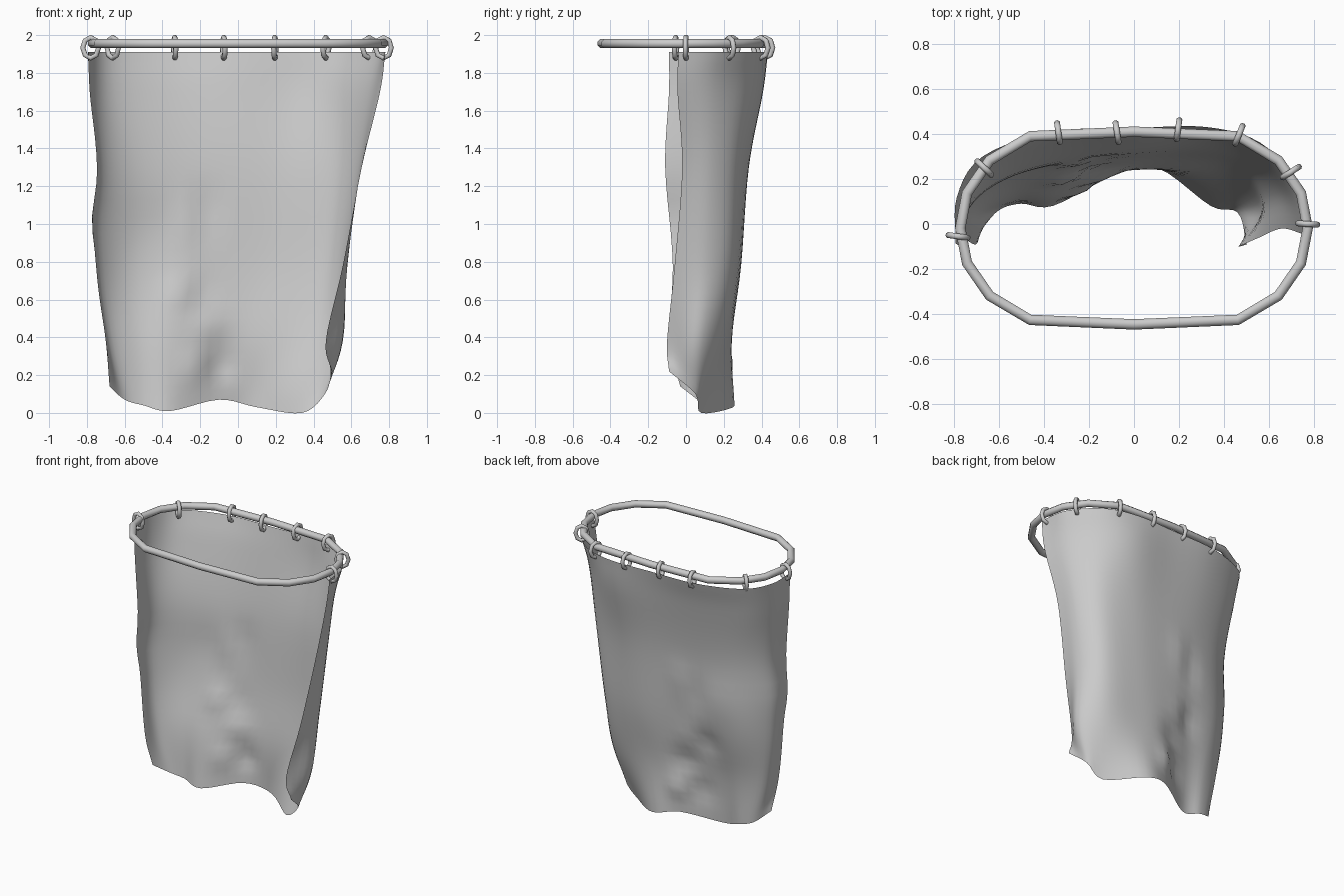
import bpy, math
from mathutils import Vector

if "Cube" in bpy.data.objects:
    bpy.data.objects.remove(bpy.data.objects["Cube"])


def add_mesh(name, verts, faces, angle=60):
    me = bpy.data.meshes.new(name)
    me.from_pydata(verts, [], faces)
    ob = bpy.data.objects.new(name, me)
    bpy.context.collection.objects.link(ob)
    bpy.ops.object.select_all(action='DESELECT')
    ob.select_set(True)
    bpy.context.view_layer.objects.active = ob
    bpy.ops.object.shade_smooth_by_angle(angle=math.radians(angle))
    return ob


def sweep(name, path, radius, sides):
    """Closed round tube along a loop of points lying in one plane."""
    n = len(path)
    pts = [Vector(p) for p in path]
    normal = (pts[n // 4] - pts[0]).cross(pts[n // 2] - pts[0]).normalized()
    verts, faces = [], []
    for i in range(n):
        tangent = (pts[(i + 1) % n] - pts[i - 1]).normalized()
        out = tangent.cross(normal)
        for k in range(sides):
            a = math.tau * (k + 0.5) / sides
            verts.append(pts[i] + radius * (math.cos(a) * out + math.sin(a) * normal))
            k2, i2 = (k + 1) % sides, (i + 1) % n
            faces.append((i * sides + k, i * sides + k2, i2 * sides + k2, i2 * sides + k))
    return add_mesh(name, verts, faces)


# Oval curtain rail
quarter = [(0.77, 0), (0.74, 0.155), (0.64, 0.30), (0.46, 0.407)]
half = quarter + [(0, 0.427)] + [(-x, y) for x, y in reversed(quarter)]
loop = half + [(x, -y) for x, y in reversed(half[1:-1])]
sweep("curtain_rail", [(x, y - 0.018, 1.955) for x, y in loop], 0.025, 8)

# Hanging rings: position and direction across the rail
rings = [(-0.78, -0.055, 172), (-0.663, 0.248, 136), (-0.335, 0.405, 98),
         (-0.075, 0.405, 99), (0.195, 0.418, 82), (0.465, 0.395, 68),
         (0.695, 0.23, 33), (0.77, 0.0, -4)]
for n, (x, y, deg) in enumerate(rings):
    d = math.radians(deg)
    path = []
    for i in range(8):
        a = math.tau * i / 8
        r = 0.042 * math.cos(a)
        path.append((x + r * math.cos(d), y + r * math.sin(d), 1.933 + 0.055 * math.sin(a)))
    sweep(f"curtain_ring_{n + 1}", path, 0.014, 8)

# Curtain cross-sections from hem to top, left edge to right edge
hem_z = [0.14, 0.07, 0.04, 0.01, 0.07, 0.03, 0.0, 0.10, 0.22]
levels = [
    (None, [(-.68, -.03), (-.60, .06), (-.50, .09), (-.36, .08), (-.10, .21),
            (.10, .25), (.34, .08), (.46, .05), (.50, -.09)]),
    (0.38, [(-.70, -.09), (-.68, .04), (-.54, .11), (-.35, .13), (-.10, .225),
            (.15, .24), (.42, .19), (.555, .06), (.465, -.10)]),
    (0.78, [(-.75, -.07), (-.73, .06), (-.57, .18), (-.30, .235), (-.03, .28),
            (.22, .29), (.47, .25), (.575, .11), (.555, -.06)]),
    (1.3, [(-.745, -.11), (-.73, .07), (-.58, .20), (-.32, .28), (0, .32),
           (.28, .33), (.52, .275), (.635, .14), (.655, -.02)]),
    (1.7, [(-.785, -.09), (-.77, .10), (-.65, .25), (-.36, .35), (0, .385),
           (.32, .405), (.54, .32), (.69, .15), (.752, -.045)]),
    (1.91, [(-.79, -.09), (-.785, .12), (-.67, .30), (-.36, .41), (0, .425),
            (.32, .43), (.56, .36), (.74, .17), (.78, -.04)])]
rows = [[Vector((x, y, hem_z[i] if z is None else z)) for i, (x, y) in enumerate(sec)]
        for z, sec in levels]
# Fold dents: x, z, half-width, half-height, depth
dents = [(-0.10, 0.25, 0.07, 0.07, 0.03), (-0.22, 0.25, 0.08, 0.10, -0.03),
         (-0.15, 0.46, 0.09, 0.06, -0.03), (-0.30, 0.64, 0.08, 0.07, -0.03),
         (-0.20, 0.66, 0.08, 0.06, 0.02), (-0.27, 1.00, 0.06, 0.12, -0.02),
         (-0.16, 1.10, 0.07, 0.10, 0.015), (-0.40, 0.98, 0.22, 0.16, 0.015)]


def spline(p, t):
    """Smooth value at parameter t through a list of points."""
    i = min(int(t), len(p) - 2)
    f = t - i
    b, c = p[i], p[i + 1]
    a = p[i - 1] if i else 2 * b - c
    d = p[i + 2] if i + 2 < len(p) else 2 * c - b
    return 0.5 * (2 * b + (c - a) * f + (2 * a - 5 * b + 4 * c - d) * f * f
                  + (3 * b - a - 3 * c + d) * f ** 3)


# Curtain sheet
NU, NV = 40, 30
verts, faces = [], []
for j in range(NV + 1):
    for i in range(NU + 1):
        u = 8 * i / NU
        p = spline([spline(r, u) for r in rows], 5 * j / NV)
        p.y += sum(h * math.exp(-((p.x - x) / w) ** 2 - ((p.z - z) / t) ** 2)
                   for x, z, w, t, h in dents)
        # left edge billows outwards between the rail and the hem
        p.x -= 0.025 * max(0, 1 - u / 2) * math.exp(-((p.z - 1.03) / 0.15) ** 2)
        verts.append(p)
for j in range(NV):
    for i in range(NU):
        a = j * (NU + 1) + i
        faces.append((a, a + 1, a + NU + 2, a + NU + 1))
add_mesh("curtain", verts, faces, 180)
